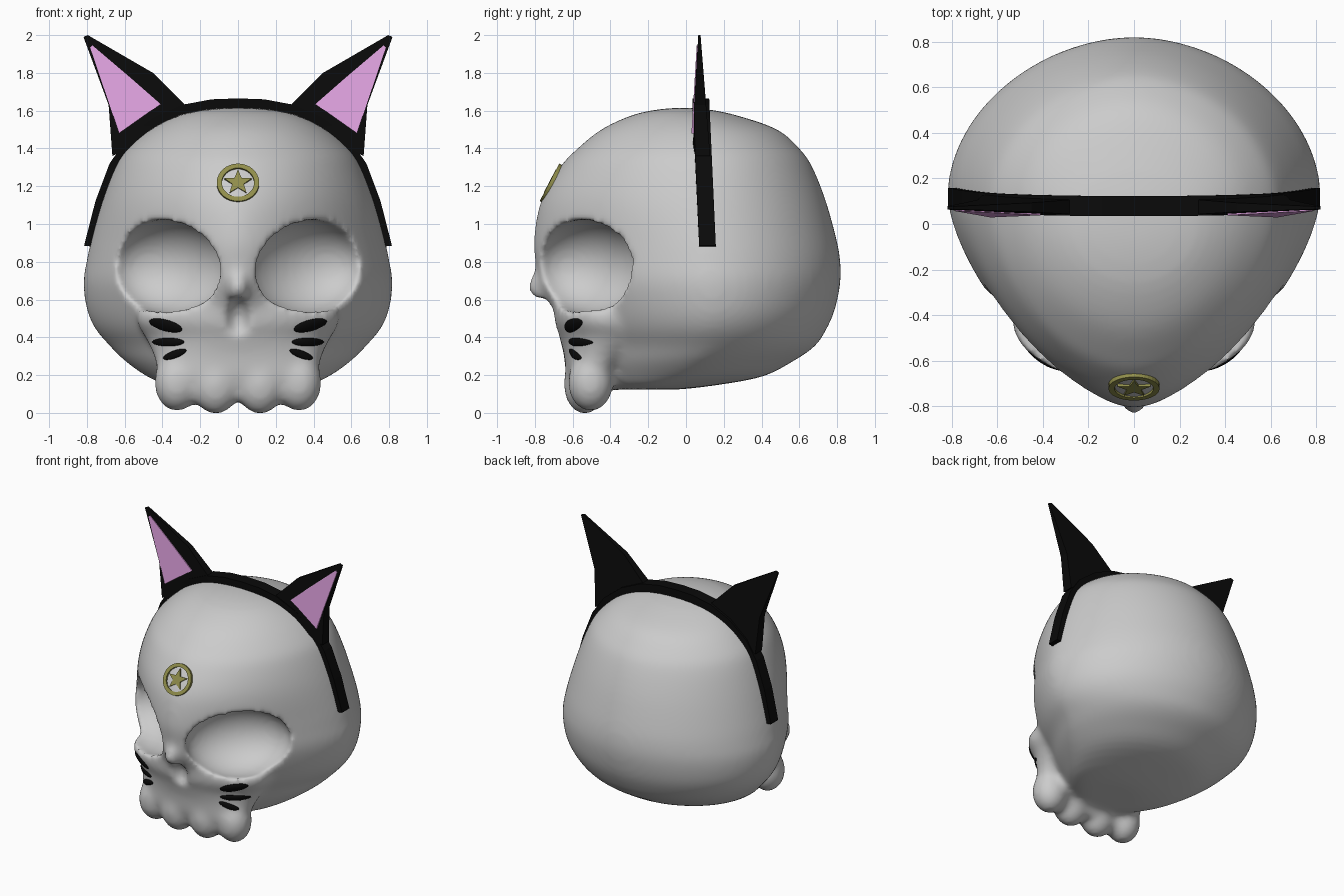
import bpy, bmesh
from math import sin, cos, pi, radians, copysign
from mathutils import Matrix, Vector
from mathutils.bvhtree import BVHTree

if "Cube" in bpy.data.objects:
    bpy.data.objects.remove(bpy.data.objects["Cube"])


def material(name, rgb):
    m = bpy.data.materials.new(name)
    m.diffuse_color = (*rgb, 1)
    m.use_nodes = True
    m.node_tree.nodes["Principled BSDF"].inputs["Base Color"].default_value = m.diffuse_color
    return m


BLACK = material("black", (0.003, 0.003, 0.003))
PINK = material("pink", (0.78, 0.38, 0.78))
GOLD = material("old_gold", (0.28, 0.27, 0.07))


def finish(bm, name, mat=None):
    bmesh.ops.recalc_face_normals(bm, faces=bm.faces)
    me = bpy.data.meshes.new(name)
    bm.to_mesh(me)
    bm.free()
    ob = bpy.data.objects.new(name, me)
    bpy.context.collection.objects.link(ob)
    if mat:
        me.materials.append(mat)
    return ob


def loft(bm, rings, closed=False):
    rows = [[bm.verts.new(p) for p in r] for r in rings]
    n = len(rows[0])
    pairs = list(zip(rows, rows[1:]))
    if closed:
        pairs.append((rows[-1], rows[0]))
    else:
        bm.faces.new(rows[0])
        bm.faces.new(rows[-1])
    for a, b in pairs:
        for i in range(n):
            j = (i + 1) % n
            bm.faces.new((a[i], a[j], b[j], b[i]))


def ellipsoid(bm, centre, radii, yaw=0, tilt=0):
    m = (Matrix.Translation(centre) @ Matrix.Rotation(yaw, 4, 'Z')
         @ Matrix.Rotation(tilt, 4, 'Y') @ Matrix.Diagonal((*radii, 1)))
    return bmesh.ops.create_uvsphere(bm, u_segments=32, v_segments=20, radius=1, matrix=m)["verts"]


def spline(rows, steps=4):
    # smooth interpolation between profile rows
    out = []
    for i in range(len(rows) - 1):
        ks = [rows[max(i - 1, 0)], rows[i], rows[i + 1], rows[min(i + 2, len(rows) - 1)]]
        for k in range(steps):
            t = k / steps
            out.append([b + .5 * t * (c - a + t * (2 * a - 5 * b + 4 * c - d + t * (3 * (b - c) + d - a)))
                        for a, b, c, d in zip(*ks)])
    return out + [list(rows[-1])]


def section(z, w, yf, yb, n_front, n_back, count=72):
    # horizontal slice: pointed front, rounder back
    mid, half = (yf + yb) / 2, (yb - yf) / 2
    yc = mid + 0.13 * half
    pts = []
    for i in range(count):
        t = 2 * pi * (i + 0.5) / count
        c, s = cos(t), sin(t)
        e = 2 / (n_back if s > 0 else n_front)
        depth = yb - yc if s > 0 else yc - yf
        pts.append((w * copysign(abs(c) ** e, c), yc + depth * copysign(abs(s) ** e, s), z))
    return pts


# Cranium: height, half width, front, back
bm = bmesh.new()
cranium = [(.122, .20, -.43, -.05), (.14, .36, -.50, .12), (.19, .48, -.56, .40),
           (.275, .60, -.60, .57), (.355, .68, -.62, .685), (.445, .757, -.67, .745),
           (.55, .802, -.72, .79), (.69, .82, -.78, .818), (.80, .803, -.80, .818),
           (.92, .777, -.808, .797), (1.125, .718, -.768, .74), (1.305, .648, -.665, .668),
           (1.395, .588, -.58, .605), (1.5, .465, -.45, .485), (1.575, .315, -.29, .27),
           (1.605, .18, -.16, .13), (1.615, .06, -.06, .05)]
loft(bm, [section(*r, 1.54 + 0.7 * max(0, r[0] - .9), 1.9) for r in spline(cranium)])

# Upper jaw
jaw = [(.07, .35, -.585, -.45), (.13, .39, -.61, -.42), (.2, .42, -.635, -.38),
       (.3, .445, -.645, -.30), (.4, .49, -.67, -.20), (.48, .535, -.70, -.20),
       (.56, .51, -.705, -.20), (.66, .25, -.73, -.30)]
loft(bm, [section(*r, 2.05 + max(0, .4 - r[0]) * 2, 2.6) for r in spline(jaw)])

# Teeth and nose tip
for s in (1, -1):
    ellipsoid(bm, (s * .117, -.535, .15), (.128, .115, .162))
    ellipsoid(bm, (s * .323, -.505, .16), (.122, .122, .157))
ellipsoid(bm, (0, -.755, .67), (.06, .085, .09))
skull = finish(bm, "skull")


def remesh():
    m = skull.modifiers.new("merge", 'REMESH')
    m.mode = 'VOXEL'
    m.voxel_size = 0.018


def soften(count):
    m = skull.modifiers.new("soften", 'SMOOTH')
    m.factor, m.iterations = 0.5, count


# Eye sockets and nose cavity are carved out
remesh()
soften(14)
cutters = []
for centre, radii, yaw in [((.365, -.52, .775), (.36, .25, .25), radians(40)),
                           ((-.365, -.52, .775), (.36, .25, .25), radians(-40)),
                           ((0, -.78, .485), (.085, .14, .13), 0)]:
    b = bmesh.new()
    ellipsoid(b, centre, radii, yaw)
    c = finish(b, "socket_cutter")
    c.hide_render = True
    cutters.append(c)
    m = skull.modifiers.new("carve", 'BOOLEAN')
    m.operation, m.solver, m.object = 'DIFFERENCE', 'EXACT', c
remesh()
soften(9)
bpy.context.view_layer.update()
dg = bpy.context.evaluated_depsgraph_get()
baked = bpy.data.meshes.new_from_object(skull.evaluated_get(dg))
skull.modifiers.clear()
skull.data = baked
for c in cutters:
    bpy.data.objects.remove(c)
baked.polygons.foreach_set("use_smooth", [True] * len(baked.polygons))
low = min(v.co.z for v in baked.vertices)
for v in baked.vertices:  # teeth rest exactly on the floor
    if v.co.z < .3:
        v.co.z -= low * (.3 - v.co.z) / (.3 - low)

tree = BVHTree.FromPolygons([v.co for v in baked.vertices],
                            [tuple(p.vertices) for p in baked.polygons])


def front_y(x, z, default=-.6):
    hit = tree.ray_cast(Vector((x, -2, z)), Vector((0, 1, 0)))[0]
    return hit.y if hit else default


# Whiskers lie on the cheek surface
for side, s in (("right", 1), ("left", -1)):
    bm = bmesh.new()
    for x, z, length, height, tilt in [(.383, .463, .09, .03, 15), (.37, .375, .085, .022, 0),
                                       (.335, .31, .065, .02, -20)]:
        for v in ellipsoid(bm, (s * x, 0, z), (length, .014, height), 0, -s * radians(tilt)):
            v.co.y += front_y(v.co.x, v.co.z)
    ob = finish(bm, "whiskers_" + side, BLACK)
    for p in ob.data.polygons:
        p.use_smooth = True

# Headband
half = [(0, 1.665), (.14, 1.66), (.29, 1.632), (.45, 1.56), (.59, 1.45),
        (.68, 1.32), (.755, 1.12), (.815, .885)]
path = [(-x, z) for x, z in half[:0:-1]] + half
rings = []
for x, z in path:
    d = (Vector((0, .8)) - Vector((x, z))).normalized() * .06
    y = .035 + (1.66 - z) * .045
    xi, zi = x + d.x, z + d.y
    rings.append([(x, y, z), (x, y + .088, z), (xi, y + .088, zi), (xi, y, zi)])
bm = bmesh.new()
loft(bm, rings)
finish(bm, "headband", BLACK)


# Ears: dark wedge with pink panel
def ear_front(z):
    return .032 + (z - 1.45) * (.06 if z > 1.45 else -.18)


def ear_back(z):
    return .077 + (2 - z) * .08


outer = [(.28, 1.63), (.45, 1.80), (.795, 2.0), (.818, 1.99), (.685, 1.63), (.665, 1.36), (.55, 1.42)]
inner = [(.41, 1.635), (.57, 1.775), (.77, 1.945), (.783, 1.935), (.69, 1.66), (.63, 1.48)]
for side, s in (("right", 1), ("left", -1)):
    bm = bmesh.new()
    loft(bm, [[(s * x, f(z), z) for x, z in outer] for f in (ear_front, ear_back)])
    finish(bm, "ear_" + side, BLACK)
    bm = bmesh.new()
    loft(bm, [[(s * x, ear_front(z) + d, z) for x, z in inner] for d in (-.005, .01)])
    finish(bm, "inner_ear_" + side, PINK)

# Forehead badge: flat ring around a star
place = (Matrix.Translation((0, front_y(0, 1.215, -.71) + .008, 1.215))
         @ Matrix.Rotation(radians(-27.5), 4, 'X'))
bm = bmesh.new()
loft(bm, [[(r * cos(a), y, r * sin(a)) for r, y in ((.112, -.012), (.086, -.012), (.086, .03), (.112, .03))]
          for a in [2 * pi * i / 32 for i in range(32)]], closed=True)
star = [((.076 if i % 2 == 0 else .032), pi / 2 + i * pi / 5) for i in range(10)]
loft(bm, [[(r * cos(a), y, r * sin(a)) for r, a in star] for y in (-.014, .03)])
bmesh.ops.transform(bm, matrix=place, verts=bm.verts)
finish(bm, "forehead_badge", GOLD)
